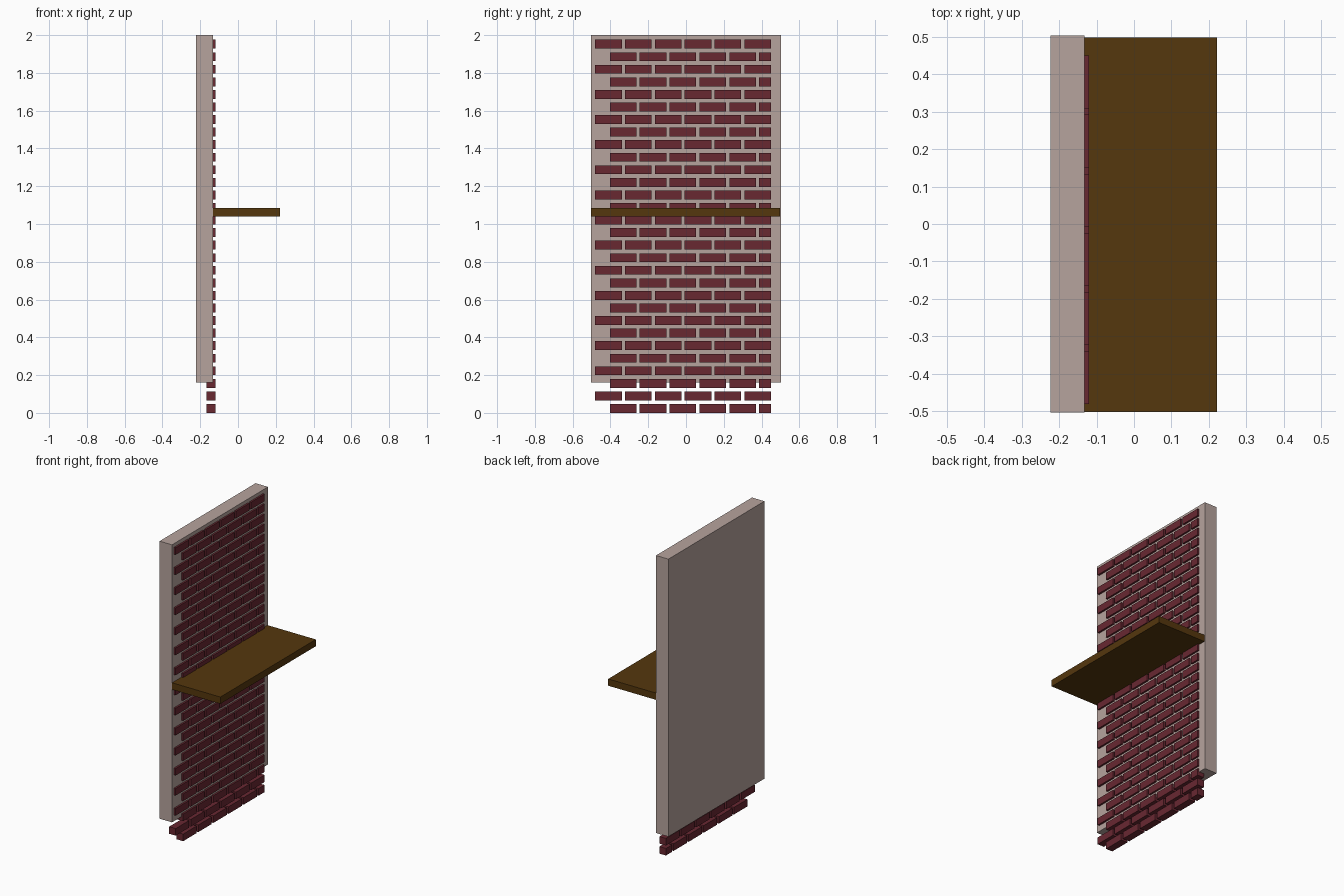
import bpy, bmesh
from mathutils import Matrix, Vector

if "Cube" in bpy.data.objects:
    bpy.data.objects.remove(bpy.data.objects["Cube"])


def material(name, color):
    mat = bpy.data.materials.new(name)
    mat.diffuse_color = (*color, 1)
    mat.use_nodes = True
    mat.node_tree.nodes["Principled BSDF"].inputs["Base Color"].default_value = mat.diffuse_color
    return mat


def add_box(bm, lo, hi):
    lo, hi = Vector(lo), Vector(hi)
    size = hi - lo
    bmesh.ops.create_cube(bm, size=1, matrix=Matrix.Translation((lo + hi) / 2) @ Matrix.Diagonal((*size, 1)))


def make_object(name, boxes, mat):
    bm = bmesh.new()
    for lo, hi in boxes:
        add_box(bm, lo, hi)
    mesh = bpy.data.meshes.new(name)
    bm.to_mesh(mesh)
    bm.free()
    mesh.materials.append(mat)
    obj = bpy.data.objects.new(name, mesh)
    bpy.context.collection.objects.link(obj)
    return obj


plaster = material("plaster", (0.47, 0.37, 0.34))
brick = material("brick", (0.14, 0.021, 0.031))
wood = material("wood", (0.09, 0.038, 0.004))

# Mortar wall and shelf board
make_object("wall", [((-0.223, -0.503, 0.16), (-0.132, 0.503, 2.0))], plaster)
make_object("shelf", [((-0.132, -0.502, 1.04), (0.222, 0.498, 1.085))], wood)

# Running-bond brick courses: alternate rows shift by half a brick and end in a cut brick
ROWS, ROW_PITCH, BRICK_H = 30, 0.0665, 0.047
PITCH, BRICK_L, Y_END = 0.158, 0.141, 0.45
for row in range(ROWS):
    z = row * ROW_PITCH
    start = -0.481 if row % 2 else -0.403
    boxes = []
    for i in range(6):
        y = start + i * PITCH
        boxes.append(((-0.168, y, z), (-0.12, min(y + BRICK_L, Y_END), z + BRICK_H)))
    make_object(f"brick_course_{row + 1:02d}", boxes, brick)
